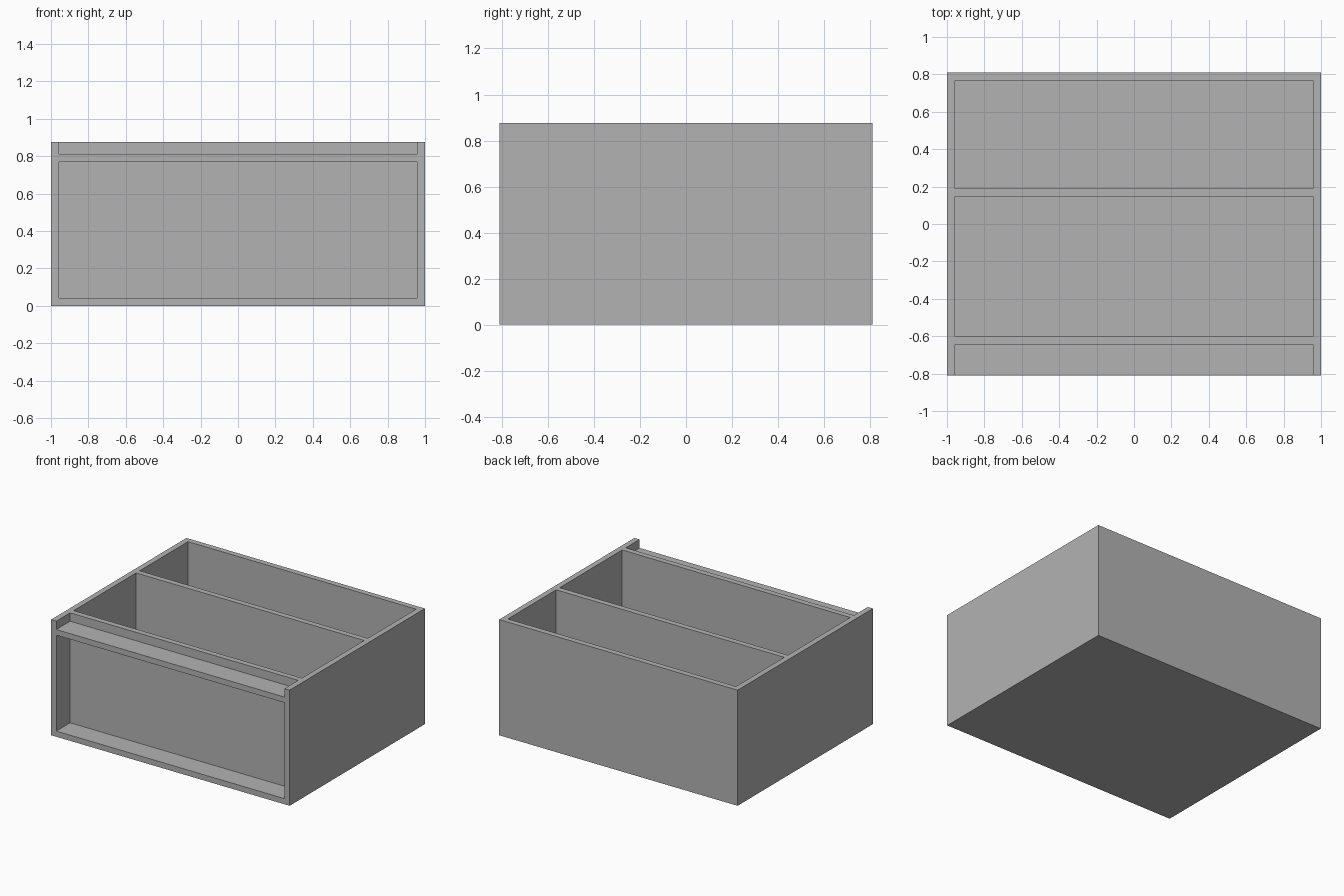
import bpy

cube = bpy.data.objects.get("Cube")
if cube:
    bpy.data.objects.remove(cube, do_unlink=True)

# Single grey finish
grey = bpy.data.materials.new("plain_grey")
grey.use_nodes = True
colour = (0.45, 0.45, 0.45, 1)
grey.diffuse_color = colour
grey.node_tree.nodes["Principled BSDF"].inputs["Base Color"].default_value = colour

# Overall half sizes, height and board thickness
HX, HY, H, T = 1.0, 0.81, 0.877, 0.043
IX = HX - T


def board(name, x, y, z):
    """Flat board spanning the given (low, high) ranges."""
    spans = (x, y, z)
    bpy.ops.mesh.primitive_cube_add(size=1, location=[(a + b) / 2 for a, b in spans])
    ob = bpy.context.object
    ob.name = name
    ob.scale = [b - a for a, b in spans]
    bpy.ops.object.transform_apply(location=False, rotation=False, scale=True)
    ob.data.materials.append(grey)
    return ob


# Side walls
for name, s in (("left_side", 1), ("right_side", -1)):
    board(name, sorted((s * IX, s * HX)), (-HY, HY), (0, H))

# Floor between the sides
board("bottom_panel", (-IX, IX), (-HY, HY), (0, T))

# Upright boards: recessed front, middle divider and back
for name, y in (("front_panel", -0.645), ("middle_divider", 0.146), ("back_panel", HY - T)):
    board(name, (-IX, IX), (y, y + T), (T, H))

# Narrow ledge over the front recess
board("front_ledge", (-IX, IX), (-HY, -0.645), (0.77, 0.77 + T))
